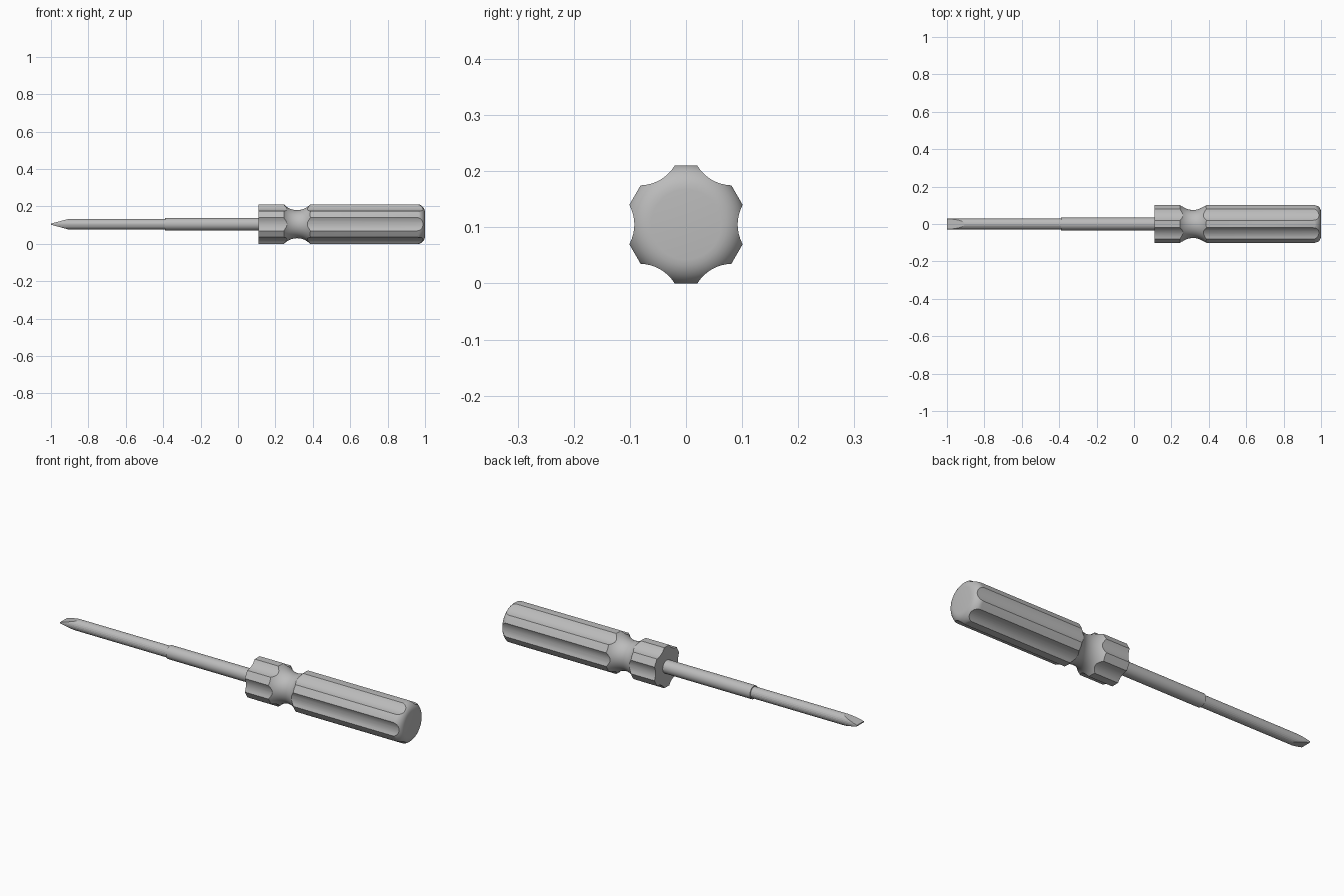
import bpy, bmesh
from math import sin, cos, pi, asin, radians
from mathutils import Vector, Matrix

cube = bpy.data.objects.get("Cube")
if cube:
    bpy.data.objects.remove(cube, do_unlink=True)

AXIS_Z = 0.105     # height of the tool's long axis

grey = bpy.data.materials.new("plain grey")
grey.use_nodes = True
COLOUR = (0.5, 0.5, 0.5, 1)
grey.diffuse_color = COLOUR
grey.node_tree.nodes["Principled BSDF"].inputs["Base Color"].default_value = COLOUR


def make_object(name, bm):
    bmesh.ops.recalc_face_normals(bm, faces=bm.faces)
    mesh = bpy.data.meshes.new(name)
    bm.to_mesh(mesh)
    bm.free()
    obj = bpy.data.objects.new(name, mesh)
    bpy.context.collection.objects.link(obj)
    obj.location.z = AXIS_Z
    mesh.materials.append(grey)
    return obj


def lathe(name, profile, sides):
    """Closed solid from (x, radius) points turned around the x axis."""
    bm = bmesh.new()
    rings = [[bm.verts.new((x, r * cos(2 * pi * i / sides), r * sin(2 * pi * i / sides)))
              for i in range(sides)] for x, r in profile]
    for a, b in zip(rings, rings[1:]):
        for i in range(sides):
            j = (i + 1) % sides
            bm.faces.new((a[i], a[j], b[j], b[i]))
    bm.faces.new(rings[0])
    bm.faces.new(rings[-1])
    return make_object(name, bm)


def prism(name, outline, direction):
    """Extrude a closed outline of 3D points along a direction."""
    bm = bmesh.new()
    face = bm.faces.new([bm.verts.new(p) for p in outline])
    new = bmesh.ops.extrude_face_region(bm, geom=[face])["geom"]
    verts = [v for v in new if isinstance(v, bmesh.types.BMVert)]
    bmesh.ops.translate(bm, verts=verts, vec=direction)
    return make_object(name, bm)


def trim_to(obj, cutter):
    """Keep only what lies inside the cutter, then bake and drop the cutter."""
    cutter.hide_render = True
    mod = obj.modifiers.new("trim", 'BOOLEAN')
    mod.operation, mod.solver, mod.object = 'INTERSECT', 'EXACT', cutter
    bpy.context.view_layer.update()
    baked = bpy.data.meshes.new_from_object(
        obj.evaluated_get(bpy.context.evaluated_depsgraph_get()))
    obj.modifiers.clear()
    obj.data = baked
    bpy.data.objects.remove(cutter, do_unlink=True)


def smooth(obj, angle=30):
    bpy.ops.object.select_all(action='DESELECT')
    obj.select_set(True)
    bpy.context.view_layer.objects.active = obj
    bpy.ops.object.shade_smooth_by_angle(angle=radians(angle))


# Handle: turned body with a round neck groove and a rounded butt
RADIUS, START, END, FILLET = 0.1075, 0.11, 1.0, 0.045
NECK_X, NECK_R, NECK_HALF = 0.316, 0.075, 0.072
depth = RADIUS - NECK_R
arc_r = (NECK_HALF ** 2 + depth ** 2) / (2 * depth)
sweep = asin(NECK_HALF / arc_r)
profile = [(START, RADIUS)]
for i in range(13):
    a = sweep * (i / 6 - 1)
    profile.append((NECK_X + arc_r * sin(a), NECK_R + arc_r * (1 - cos(a))))
for i in range(8):
    a = pi / 2 * i / 7
    profile.append((END - FILLET + FILLET * sin(a), RADIUS - FILLET + FILLET * cos(a)))
handle = lathe("handle", profile, 72)

# Six flat lobes with hollow flutes between them
LOBE, HALF_FLAT, FLUTE_R, STEPS = 0.105, 0.02, 0.092, 8
outline = []
for k in range(6):
    turn = Matrix.Rotation(k * pi / 3, 3, 'X')
    edge = Vector((0, -HALF_FLAT, LOBE))
    end = Matrix.Rotation(pi / 3, 3, 'X') @ Vector((0, HALF_FLAT, LOBE))
    mid = (edge + end) / 2
    sag = mid.length - FLUTE_R
    for i in range(STEPS + 1):
        t = i / STEPS
        dip = sag * (1 - (2 * t - 1) ** 2)
        outline.append(turn @ (edge.lerp(end, t) - mid.normalized() * dip) + Vector((0.05, 0, 0)))
trim_to(handle, prism("flute_cutter", outline, (1, 0, 0)))
smooth(handle)

# Shaft: thick sleeve and thinner blade
sleeve = lathe("shaft_sleeve", [(-0.39, 0.034), (0.13, 0.034)], 24)
smooth(sleeve)
blade = lathe("blade", [(-1.0, 0.0285), (-0.37, 0.0285)], 24)

# Flat tip: wedge planes cut the blade above and below
TIP, TAPER, BIG = 0.003, -0.905, 0.06
slope = (0.0285 - TIP) / (TAPER + 1)
far = TIP + slope * 0.2
wedge = [(-1.01, TIP - slope * 0.01), (-0.8, far), (-0.3, far)]
points = [Vector((x, -BIG, z)) for x, z in wedge]
points += [Vector((x, -BIG, -z)) for x, z in reversed(wedge)]
trim_to(blade, prism("tip_cutter", points, (0, 2 * BIG, 0)))
smooth(blade, 14)
smooth(blade, 16)
